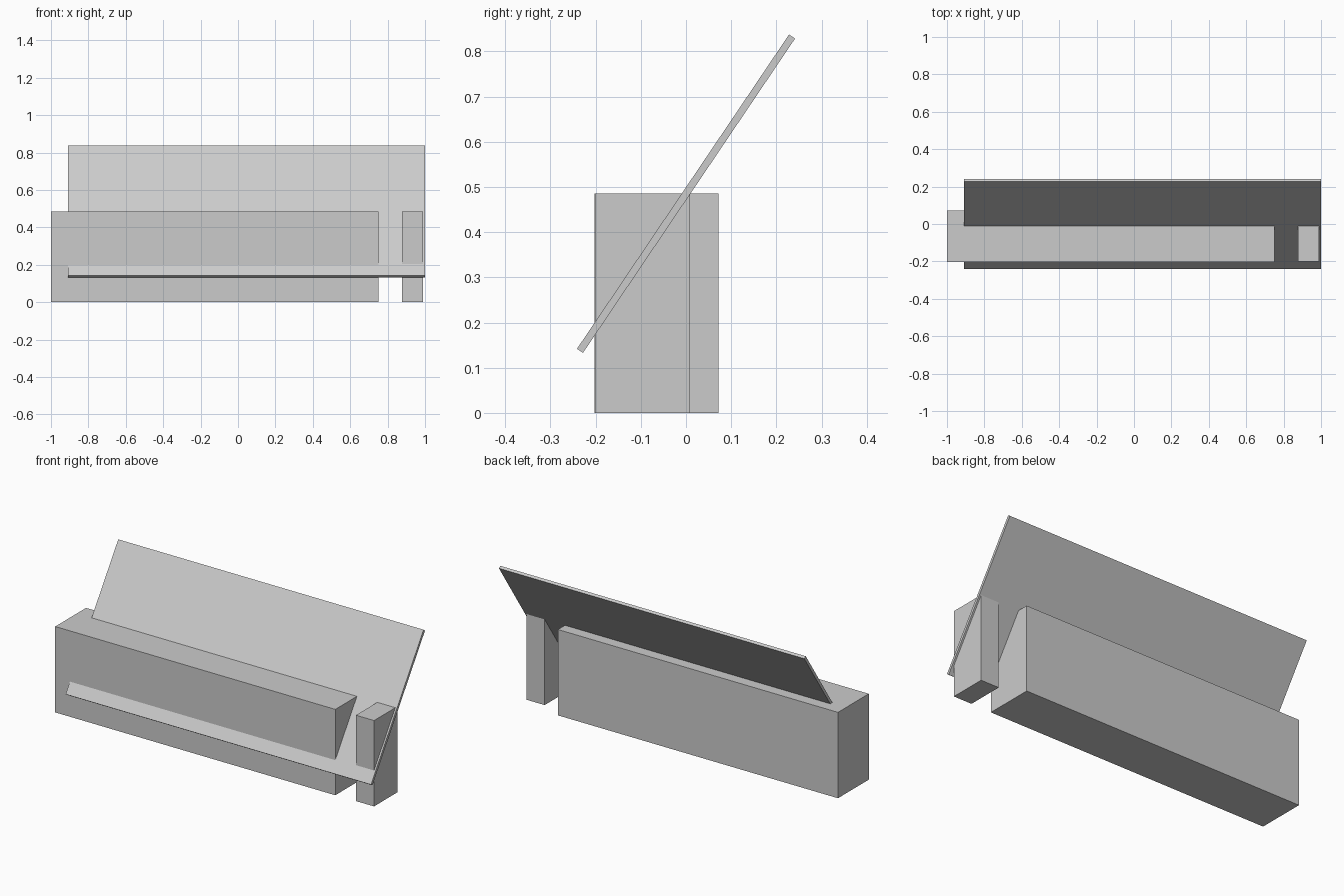
import bpy
from math import atan2

if "Cube" in bpy.data.objects:
    bpy.data.objects.remove(bpy.data.objects["Cube"])


def box(name, lo, hi, rot_x=0.0):
    """Box between two corners, optionally turned about x through its centre."""
    centre = [(a + b) / 2 for a, b in zip(lo, hi)]
    bpy.ops.mesh.primitive_cube_add(size=1, location=centre, rotation=(rot_x, 0, 0))
    ob = bpy.context.object
    ob.name = name
    ob.scale = [b - a for a, b in zip(lo, hi)]
    bpy.ops.object.transform_apply(location=False, rotation=True, scale=True)
    return ob


TOP = 0.485

# Long main block and the narrow post beside the gap
box("main_block", (-1.0, -0.203, 0), (0.75, 0.072, TOP))
box("end_post", (0.877, -0.2, 0), (0.99, 0.009, TOP))

# Thin sloping panel, rising towards the back, centred on the block's top
half_len, half_thick = 0.4195, 0.008
box("sloped_panel", (-0.908, -half_len, TOP - half_thick),
    (1.0, half_len, TOP + half_thick), atan2(0.695, 0.469))
